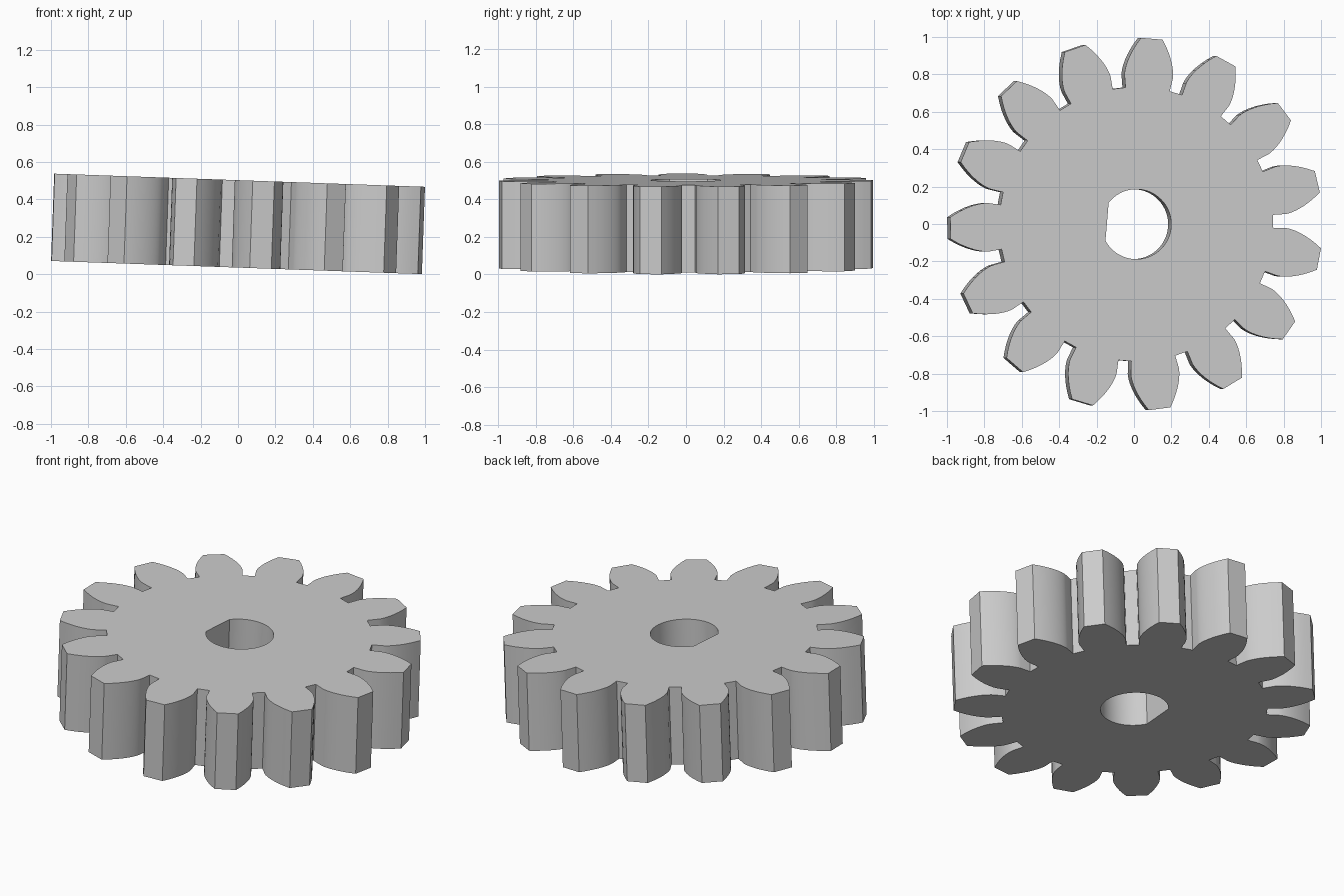
import bpy, bmesh
from math import acos, asin, cos, sin, tan, radians, pi, tau

if "Cube" in bpy.data.objects:
    bpy.data.objects.remove(bpy.data.objects["Cube"])

TEETH = 15
TIP_R, BASE_R, ROOT_R = 0.9964, 0.80, 0.733
HALF_ROOT = radians(9.3)      # half angle of a tooth at its base
TURN = radians(-4.8)          # rotation of the whole gear about its axis
THICK = 0.467
BORE_R, FLAT_D = 0.187, 0.157
FLANK_STEPS = 8


def polar(r, a):
    return (r * cos(a), r * sin(a), -THICK / 2)


def involute_angle(r):
    a = acos(BASE_R / r)
    return tan(a) - a


# One tooth: radial foot, then an involute flank up to the flat tip
flank = [(ROOT_R, HALF_ROOT)]
for i in range(FLANK_STEPS + 1):
    r = BASE_R + (TIP_R - BASE_R) * (i / FLANK_STEPS) ** 1.3
    flank.append((r, HALF_ROOT - involute_angle(r)))

outline = []
for t in range(TEETH):
    centre = pi / 2 + TURN + t * tau / TEETH
    outline += [polar(r, centre - a) for r, a in flank]
    outline += [polar(r, centre + a) for r, a in reversed(flank)]

# D-shaped shaft hole with its flat on the -x side
half_flat = acos(FLAT_D / BORE_R)
start = -pi + half_flat
sweep = tau - 2 * half_flat
bore = [polar(BORE_R, TURN + start + sweep * i / 48) for i in range(49)]

bm = bmesh.new()
edges = []
for loop in (outline, bore):
    verts = [bm.verts.new(p) for p in loop]
    edges += [bm.edges.new((v, verts[i - 1])) for i, v in enumerate(verts)]
bmesh.ops.triangle_fill(bm, edges=edges, use_beauty=True, use_dissolve=False)

# Extrude the flat profile to full thickness
result = bmesh.ops.extrude_face_region(bm, geom=bm.faces[:], use_keep_orig=True)
top = [g for g in result["geom"] if isinstance(g, bmesh.types.BMVert)]
bmesh.ops.translate(bm, verts=top, vec=(0, 0, THICK))
bmesh.ops.recalc_face_normals(bm, faces=bm.faces[:])

mesh = bpy.data.meshes.new("spur_gear")
bm.to_mesh(mesh)
bm.free()
gear = bpy.data.objects.new("spur_gear", mesh)
bpy.context.collection.objects.link(gear)

# Slight tilt about y, standing on the ground
gear.rotation_euler = (0, radians(2.03), 0)
gear.location = (0.004, -0.001, 0.269)

# Single grey material
grey = bpy.data.materials.new("plain_grey")
grey.use_nodes = True
colour = (0.6, 0.6, 0.6, 1)
grey.diffuse_color = colour
grey.node_tree.nodes["Principled BSDF"].inputs["Base Color"].default_value = colour
mesh.materials.append(grey)

# Smooth flanks and bore, sharp corners
bpy.ops.object.select_all(action="DESELECT")
gear.select_set(True)
bpy.context.view_layer.objects.active = gear
bpy.ops.object.shade_smooth_by_angle(angle=radians(20))
